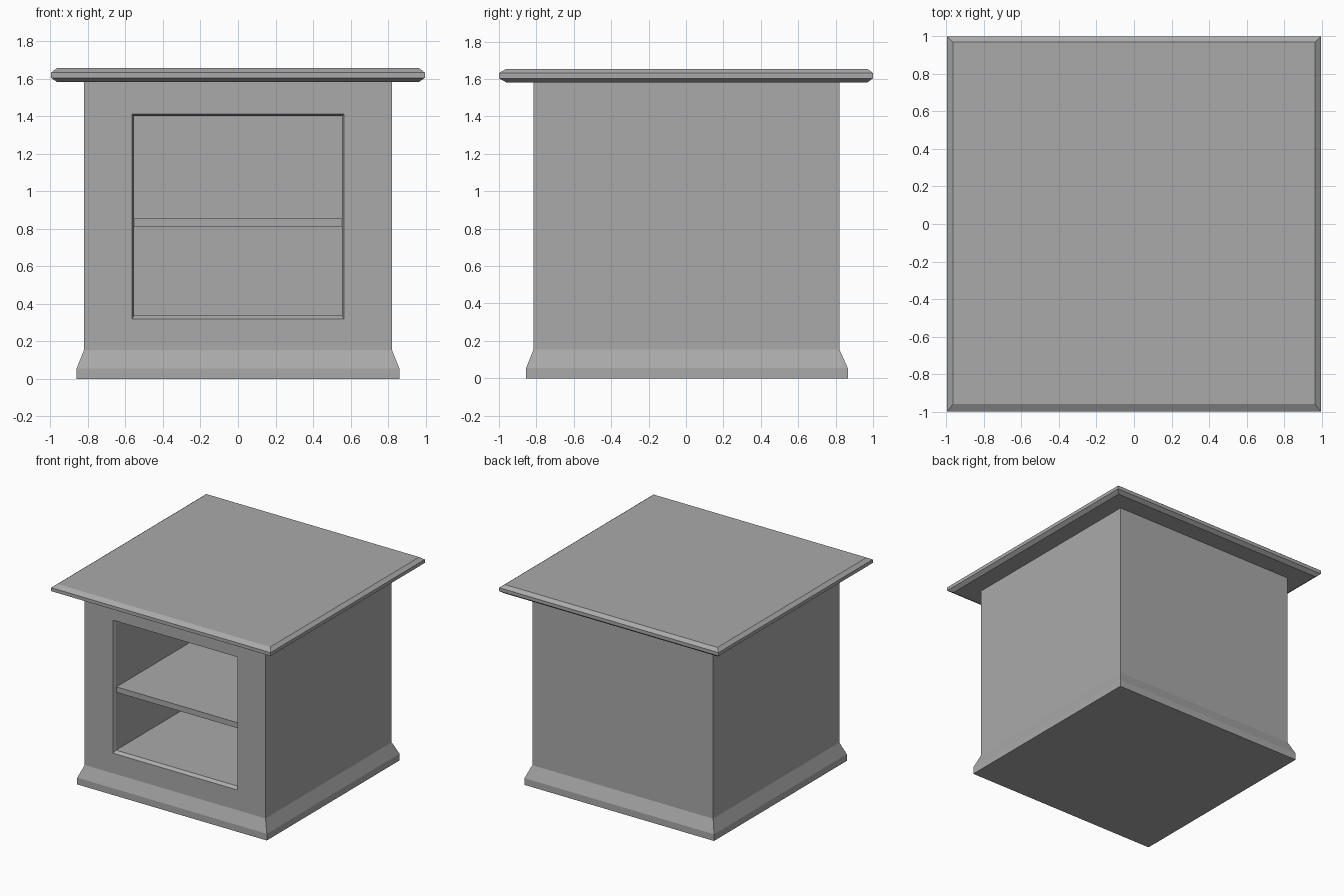
import bpy
import bmesh

old = bpy.data.objects.get("Cube")
if old:
    bpy.data.objects.remove(old, do_unlink=True)

GREY = (0.4, 0.4, 0.4, 1.0)
grey = bpy.data.materials.new("plain grey")
grey.use_nodes = True
grey.diffuse_color = GREY
grey.node_tree.nodes["Principled BSDF"].inputs["Base Color"].default_value = GREY


def level_ring(bm, hx, y0, y1, z):
    """Horizontal rectangle of vertices, starting with the front pair."""
    return [bm.verts.new((x, y, z))
            for x, y in ((-hx, y0), (hx, y0), (hx, y1), (-hx, y1))]


def upright_ring(bm, hx, y, z0, z1):
    """Vertical rectangle of vertices facing the front."""
    return [bm.verts.new((x, y, z))
            for x, z in ((-hx, z0), (hx, z0), (hx, z1), (-hx, z1))]


def loft(bm, rings):
    for a, b in zip(rings, rings[1:]):
        for i in range(4):
            j = (i + 1) % 4
            bm.faces.new((a[i], a[j], b[j], b[i]))


def finish(bm, name):
    bmesh.ops.recalc_face_normals(bm, faces=bm.faces[:])
    mesh = bpy.data.meshes.new(name)
    bm.to_mesh(mesh)
    bm.free()
    mesh.materials.append(grey)
    obj = bpy.data.objects.new(name, mesh)
    bpy.context.collection.objects.link(obj)
    return obj


def stacked_block(name, levels):
    bm = bmesh.new()
    rings = [level_ring(bm, *level) for level in levels]
    loft(bm, rings)
    bm.faces.new(rings[0])
    bm.faces.new(rings[-1])
    return finish(bm, name)


# Cabinet body: flared plinth, straight walls and a recessed front compartment
bm = bmesh.new()
walls = [level_ring(bm, *level) for level in (
    (0.86, -0.855, 0.865, 0.0),
    (0.86, -0.855, 0.865, 0.055),
    (0.82, -0.815, 0.82, 0.155),
    (0.82, -0.815, 0.82, 1.59))]
loft(bm, walls)
bm.faces.new(walls[0])
bm.faces.new(walls[-1])
low, high = walls[2], walls[3]
front = [low[0], low[1], high[1], high[0]]
bm.faces.remove(next(f for f in bm.faces if set(f.verts) == set(front)))
recess = [upright_ring(bm, *r) for r in (
    (0.565, -0.815, 0.32, 1.41),
    (0.553, -0.79, 0.338, 1.4),
    (0.553, 0.6, 0.338, 1.4))]
loft(bm, [front] + recess)
bm.faces.new(recess[-1])
finish(bm, "cabinet_body")

# Shelf across the compartment
stacked_block("shelf", [(0.56, -0.785, 0.61, z) for z in (0.81, 0.855)])

# Overhanging top with bevelled rims above and below
stacked_block("cabinet_top", (
    (0.965, -0.96, 0.97, 1.582),
    (0.995, -1.0, 1.0, 1.604),
    (0.995, -1.0, 1.0, 1.632),
    (0.965, -0.96, 0.97, 1.655)))
